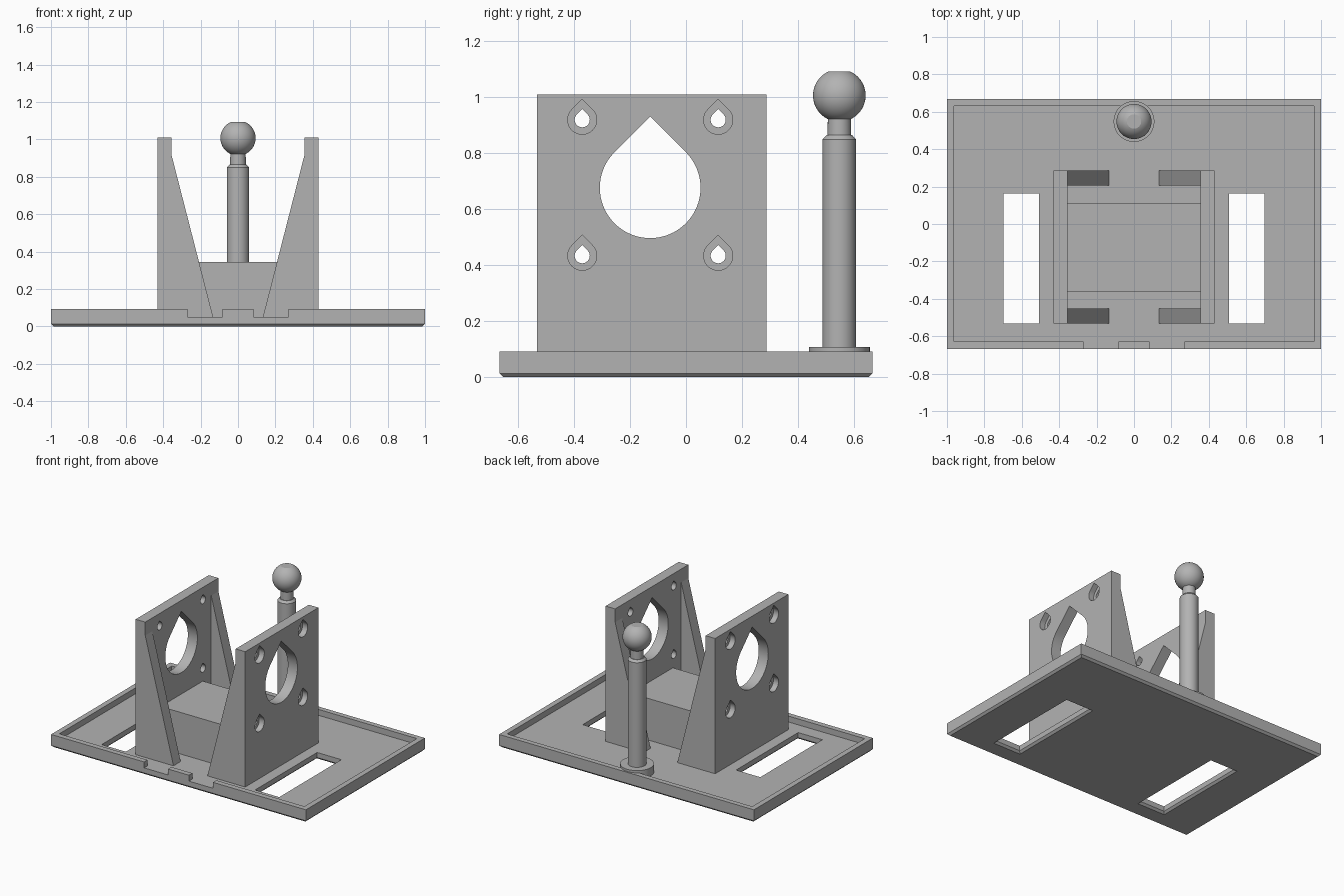
import bpy, bmesh
from math import sin, cos, pi, sqrt, radians

cube = bpy.data.objects.get("Cube")
if cube:
    bpy.data.objects.remove(cube, do_unlink=True)

grey = bpy.data.materials.new("plain grey")
grey.use_nodes = True
colour = (0.45, 0.45, 0.45, 1)
grey.diffuse_color = colour
grey.node_tree.nodes["Principled BSDF"].inputs["Base Color"].default_value = colour


def loft(name, rings):
    """Closed solid through matching rings of points."""
    bm = bmesh.new()
    loops = [[bm.verts.new(p) for p in ring] for ring in rings]
    n = len(loops[0])
    for a, b in zip(loops, loops[1:]):
        for i in range(n):
            j = (i + 1) % n
            bm.faces.new((a[i], a[j], b[j], b[i]))
    bm.faces.new(loops[0])
    bm.faces.new(loops[-1])
    bmesh.ops.recalc_face_normals(bm, faces=bm.faces)
    mesh = bpy.data.meshes.new(name)
    bm.to_mesh(mesh)
    bm.free()
    mesh.materials.append(grey)
    obj = bpy.data.objects.new(name, mesh)
    bpy.context.collection.objects.link(obj)
    return obj


def activate(obj):
    bpy.ops.object.select_all(action='DESELECT')
    obj.select_set(True)
    bpy.context.view_layer.objects.active = obj


def rect(x0, x1, y0, y1, z, grow=0):
    return [(x0 - grow, y0 - grow, z), (x1 + grow, y0 - grow, z),
            (x1 + grow, y1 + grow, z), (x0 - grow, y1 + grow, z)]


def box(name, x0, x1, y0, y1, z0, z1):
    return loft(name, [rect(x0, x1, y0, y1, z) for z in (z0, z1)])


def cut(obj, cutter):
    activate(obj)
    mod = obj.modifiers.new("cut", 'BOOLEAN')
    mod.operation = 'DIFFERENCE'
    mod.solver = 'EXACT'
    mod.object = cutter
    bpy.ops.object.modifier_apply(modifier=mod.name)
    bpy.data.objects.remove(cutter, do_unlink=True)


def smooth(obj):
    activate(obj)
    bpy.ops.object.shade_smooth_by_angle(angle=radians(20))


def teardrop(x0, x1, y, z, r, steps=48):
    """Round hole with a pointed 45 degree roof, running along x."""
    angles = [pi * 0.75 + 1.5 * pi * i / steps for i in range(steps + 1)]
    outline = [(y + r * cos(a), z + r * sin(a)) for a in angles]
    outline.append((y, z + r * sqrt(2)))
    return loft("hole_cutter", [[(x, *p) for p in outline] for x in (x0, x1)])


# Base tray: chamfered underside, raised rim, two slots, two rim notches
W, D, FLOOR, RIM, CH = 1.0, 0.667, 0.05, 0.092, 0.014
tray = loft("base_tray", [rect(-W, W, -D, D, 0, -CH),
                          rect(-W, W, -D, D, CH),
                          rect(-W, W, -D, D, RIM)])
cut(tray, box("recess", -0.962, 0.962, -0.629, 0.631, FLOOR, 0.2))
for s in (-1, 1):
    x0, x1 = sorted((s * 0.507, s * 0.697))
    cut(tray, loft("slot", [rect(x0, x1, -0.533, 0.163, -CH, 2 * CH),
                            rect(x0, x1, -0.533, 0.163, CH),
                            rect(x0, x1, -0.533, 0.163, 0.2)]))
    x0, x1 = sorted((s * 0.082, s * 0.27))
    cut(tray, box("notch", x0, x1, -0.8, -0.6, FLOOR, 0.2))

# Central block between the brackets
box("centre_block", -0.355, 0.355, -0.36, 0.113, FLOOR, 0.345)

# Side brackets with teardrop holes and sloped gussets
INNER, OUTER, FRONT, BACK, TOP = 0.355, 0.43, -0.533, 0.287, 1.01
HY, HZ, PITCH = -0.128, 0.677, 0.243
for s, side in ((1, "left"), (-1, "right")):
    plate = box(side + "_bracket_plate", *sorted((s * INNER, s * OUTER)),
                FRONT, BACK, FLOOR, TOP)
    cut(plate, teardrop(s * 0.3, s * 0.5, HY, HZ, 0.18))
    for dy in (-PITCH, PITCH):
        for dz in (-PITCH, PITCH):
            y, z = HY + dy, HZ + dz
            cut(plate, teardrop(s * 0.3, s * 0.5, y, z, 0.027, 24))
            cut(plate, teardrop(s * 0.39, s * 0.5, y, z, 0.052, 24))
    smooth(plate)
    for end, y0, y1 in (("front", FRONT, FRONT + 0.08), ("back", BACK - 0.08, BACK)):
        loft(f"{side}_{end}_gusset",
             [[(s * 0.133, y, FLOOR), (s * INNER, y, FLOOR), (s * INNER, y, 0.915)]
              for y in (y0, y1)])

# Turned post with flange, neck and flat-topped ball
BALL_R, BALL_Z, POST_Y, SIDES = 0.094, 1.007, 0.548, 48
profile = [(0.109, FLOOR), (0.109, 0.108), (0.06, 0.108), (0.06, 0.85),
           (0.046, 0.865), (0.042, 0.865)]
for i in range(25):
    a = radians(-64 + 130 * i / 24)
    profile.append((BALL_R * cos(a), BALL_Z + BALL_R * sin(a)))
post = loft("ball_post", [[(r * cos(2 * pi * i / SIDES), POST_Y + r * sin(2 * pi * i / SIDES), z)
                           for i in range(SIDES)] for r, z in profile])
smooth(post)
